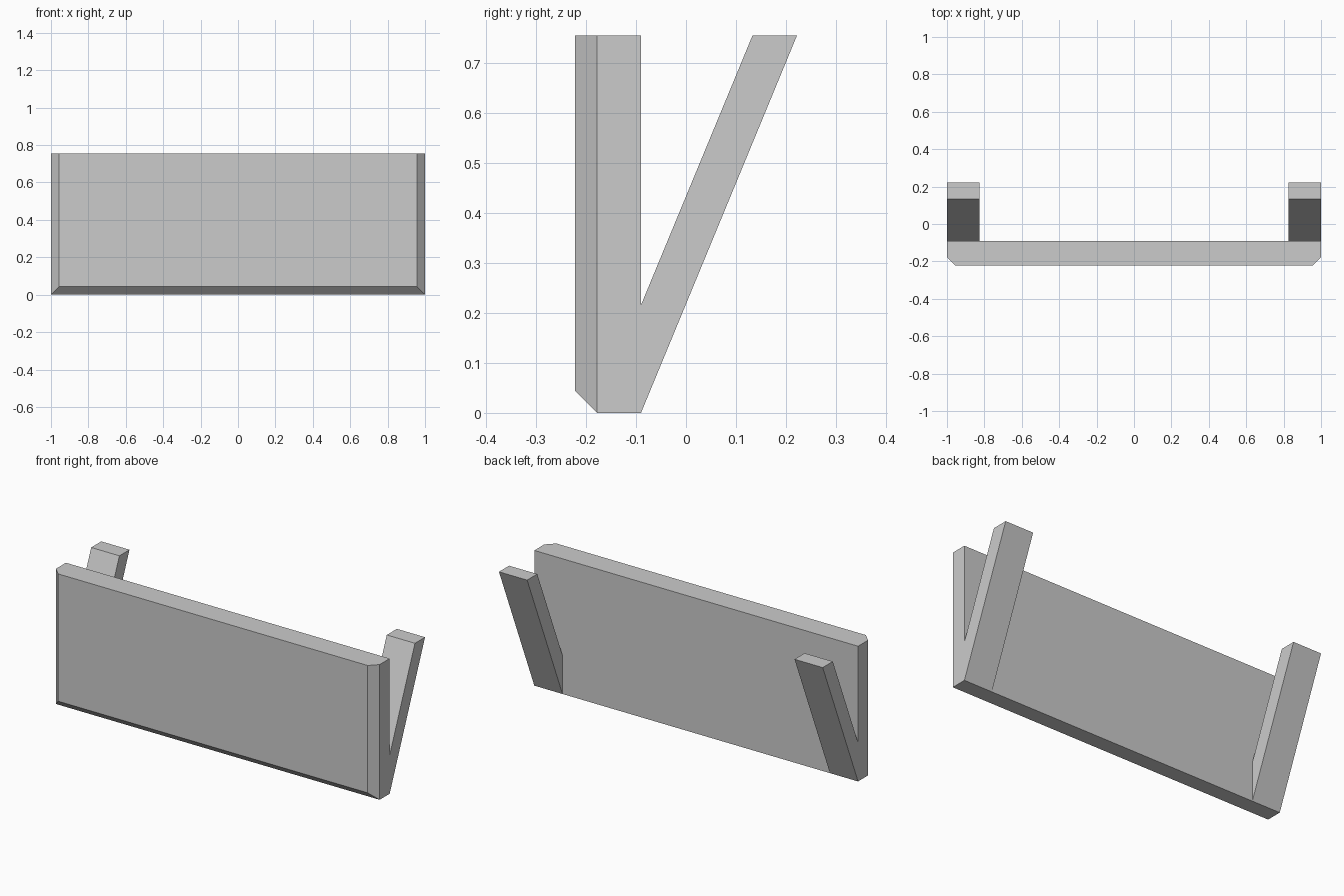
import bpy, bmesh

if "Cube" in bpy.data.objects:
    bpy.data.objects.remove(bpy.data.objects["Cube"])

H = 0.755            # overall height
FRONT, BACK = -0.222, -0.09
CH = 0.044           # chamfer on the front side and bottom edges


def loft(name, rings):
    """Closed solid skinned through matching rings of points."""
    bm = bmesh.new()
    loops = [[bm.verts.new(p) for p in ring] for ring in rings]
    n = len(loops[0])
    for a, b in zip(loops, loops[1:]):
        for i in range(n):
            j = (i + 1) % n
            bm.faces.new((a[i], a[j], b[j], b[i]))
    bm.faces.new(loops[0])
    bm.faces.new(loops[-1])
    bmesh.ops.recalc_face_normals(bm, faces=bm.faces)
    mesh = bpy.data.meshes.new(name)
    bm.to_mesh(mesh)
    bm.free()
    obj = bpy.data.objects.new(name, mesh)
    bpy.context.collection.objects.link(obj)
    return obj


def panel_ring(y, inset):
    x = 1 - inset
    return [(-x, y, inset), (x, y, inset), (x, y, H), (-x, y, H)]


# Front panel, chamfered on all front edges but the top
loft("front_panel", [panel_ring(FRONT, CH),
                     panel_ring(FRONT + CH, 0),
                     panel_ring(BACK, 0)])

# Slanted back arms, one at each end
arm_profile = [(BACK, 0), (0.222, H), (0.133, H), (BACK, 0.216)]
for side, name in ((-1, "left_arm"), (1, "right_arm")):
    loft(name, [[(side * x, y, z) for y, z in arm_profile]
                for x in (0.826, 1.0)])
